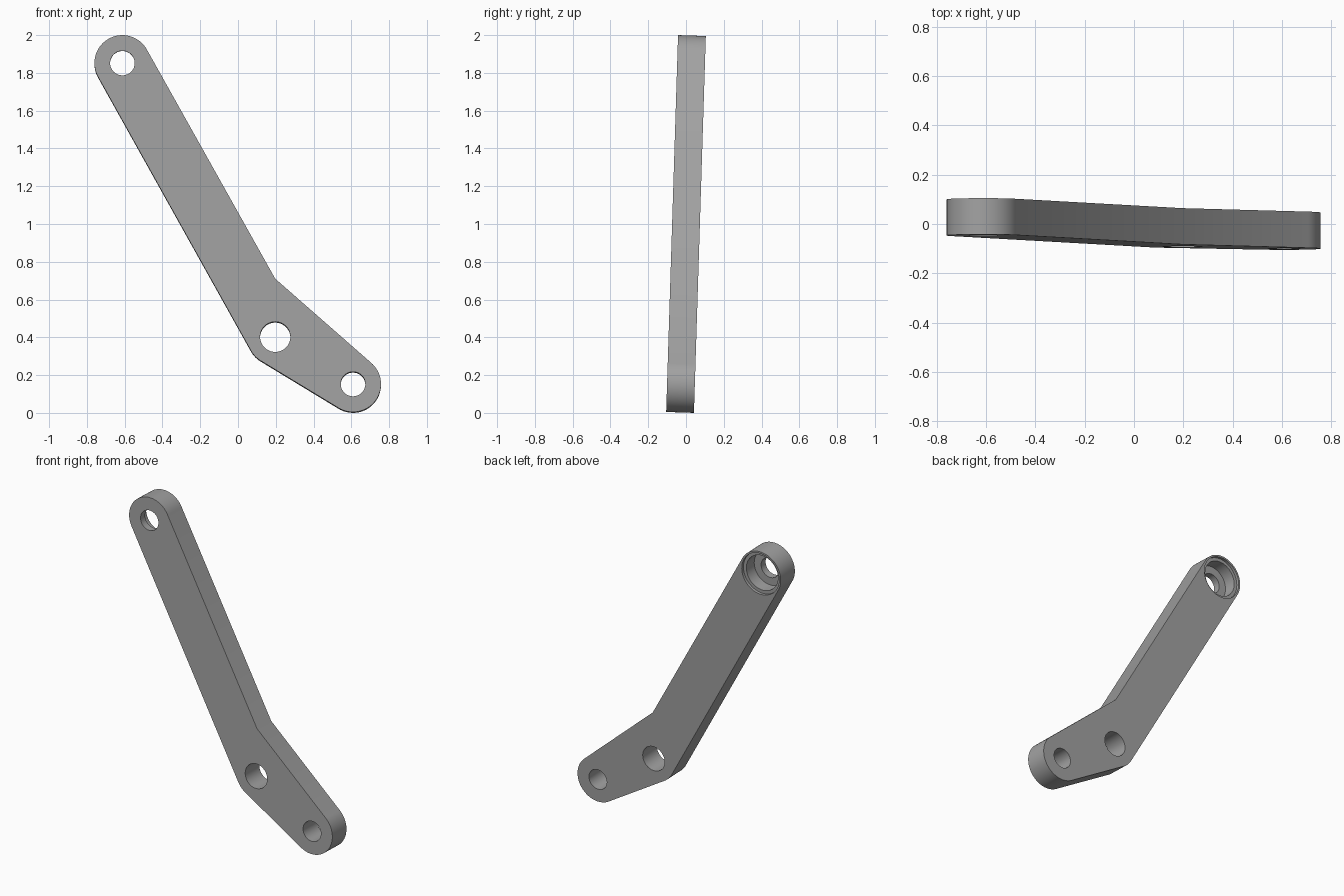
import bpy
from math import sin, cos, radians, degrees, atan2, pi
from mathutils import Matrix

cube = bpy.data.objects.get("Cube")
if cube:
    bpy.data.objects.remove(cube)

R, HALF = 0.148, 0.0735            # end radius, half thickness
TOP, ELBOW, TOE = (-0.612, 1.85), (0.197, 0.40), (0.609, 0.15)
INNER_CORNER = (0.197, 0.708)
TILT = Matrix.Translation((0, 0, 1)) @ Matrix.Rotation(-0.0315, 4, 'X') @ Matrix.Translation((0, 0, -1))

metal = bpy.data.materials.new("plain grey metal")
metal.use_nodes = True
GREY = (0.36, 0.36, 0.36, 1)
metal.diffuse_color = GREY
metal.node_tree.nodes["Principled BSDF"].inputs["Base Color"].default_value = GREY


def arc(centre, start, end, steps):
    angles = [radians(start + (end - start) * i / steps) for i in range(steps + 1)]
    return [(centre[0] + R * cos(a), centre[1] + R * sin(a)) for a in angles]


def heading(a, b):
    return degrees(atan2(b[1] - a[1], b[0] - a[0]))


def extrude(name, outline, y0, y1):
    """Solid prism from an outline in the xz plane."""
    n = len(outline)
    verts = [(x, y0, z) for x, z in outline] + [(x, y1, z) for x, z in outline]
    faces = [tuple(range(n)), tuple(range(2 * n - 1, n - 1, -1))]
    faces += [(i, i + n, (i + 1) % n + n, (i + 1) % n) for i in range(n)]
    mesh = bpy.data.meshes.new(name)
    mesh.from_pydata(verts, [], faces)
    mesh.materials.append(metal)
    obj = bpy.data.objects.new(name, mesh)
    bpy.context.collection.objects.link(obj)
    return obj


# Bent arm with rounded ends and a rounded outer elbow
upper = heading(TOP, ELBOW)
lower = heading(ELBOW, TOE)
outline = (arc(TOP, upper + 90, upper + 270, 48)
           + arc(ELBOW, upper + 270, lower + 270, 10)
           + arc(TOE, lower - 90, 49, 48)
           + [INNER_CORNER])
arm = extrude("bent_arm", outline, -HALF, HALF)

# Through holes, and a stepped bearing pocket in the back of the top end
cuts = [("top_hole", TOP, 0.065, -0.2),
        ("elbow_hole", ELBOW, 0.08, -0.2),
        ("toe_hole", TOE, 0.065, -0.2),
        ("bearing_pocket", TOP, 0.115, HALF - 0.1),
        ("pocket_rim", TOP, 0.136, HALF - 0.018)]
cutters = []
for name, centre, radius, floor in cuts:
    ring = [(centre[0] + radius * cos(2 * pi * i / 64),
             centre[1] + radius * sin(2 * pi * i / 64)) for i in range(64)]
    cutter = extrude(name + "_cutter", ring, floor, 0.2)
    cutter.hide_render = True
    mod = arm.modifiers.new(name, 'BOOLEAN')
    mod.operation, mod.solver, mod.object = 'DIFFERENCE', 'EXACT', cutter
    cutters.append(cutter)

bpy.ops.object.select_all(action='DESELECT')
arm.select_set(True)
bpy.context.view_layer.objects.active = arm
for mod in list(arm.modifiers):
    bpy.ops.object.modifier_apply(modifier=mod.name)
for cutter in cutters:
    bpy.data.objects.remove(cutter)

# Slight lean towards the back
arm.data.transform(TILT)
bpy.ops.object.shade_smooth_by_angle(angle=radians(30))
